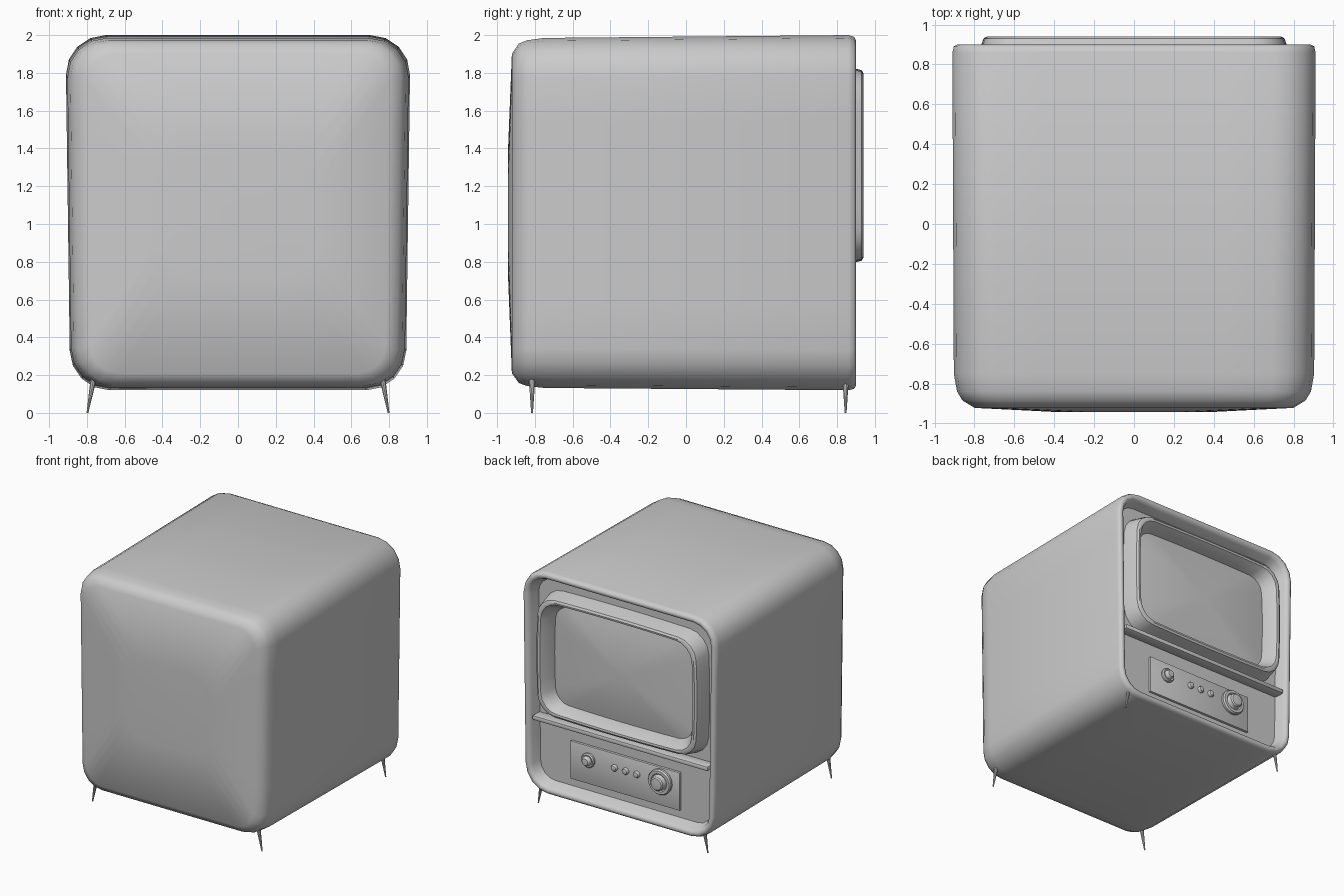
import bpy, bmesh, math
from mathutils import Vector, Matrix

if "Cube" in bpy.data.objects:
    bpy.data.objects.remove(bpy.data.objects["Cube"])


def finish(name, bm, angle=35):
    bmesh.ops.recalc_face_normals(bm, faces=bm.faces)
    me = bpy.data.meshes.new(name)
    bm.to_mesh(me)
    bm.free()
    ob = bpy.data.objects.new(name, me)
    bpy.context.collection.objects.link(ob)
    bpy.ops.object.select_all(action='DESELECT')
    ob.select_set(True)
    bpy.context.view_layer.objects.active = ob
    bpy.ops.object.shade_smooth_by_angle(angle=math.radians(angle))
    return ob


def rounded_rect(hx, z0, z1, r, bulge=0.0, taper=0.0, segs=4, side=6):
    """Rounded rectangle in xz; bulge bows the sides, taper widens the top."""
    hz, zc = (z1 - z0) / 2, (z0 + z1) / 2
    corners = [(hx - r, hz - r, 0), (r - hx, hz - r, 90),
               (r - hx, r - hz, 180), (hx - r, r - hz, 270)]
    arcs = []
    for cx, cz, a0 in corners:
        arcs.append([Vector((cx + r * math.cos(math.radians(a0 + 90 * i / segs)),
                             cz + r * math.sin(math.radians(a0 + 90 * i / segs))))
                     for i in range(segs + 1)])
    pts = []
    for k, arc in enumerate(arcs):
        nxt = arcs[(k + 1) % 4][0]
        pts += arc + [arc[-1].lerp(nxt, i / side) for i in range(1, side)]
    out = []
    for p in pts:
        x = p.x * (1 - bulge * (p.y / hz) ** 2)
        z = p.y * (1 - bulge * (p.x / hx) ** 2) + zc
        out.append((x * (1 + taper * (z - 1)), z))
    return out


def loft(name, rings, bulge=0.0, taper=0.0, closed=False, angle=35):
    """Skin rounded rectangles (y, half width, z bottom, z top, radius)."""
    bm = bmesh.new()
    loops = [[bm.verts.new((x, y, z)) for x, z in rounded_rect(hx, z0, z1, r, bulge, taper)]
             for y, hx, z0, z1, r in rings]
    n = len(loops[0])
    pairs = list(zip(loops, loops[1:]))
    if closed:
        pairs.append((loops[-1], loops[0]))
    else:
        bm.faces.new(loops[0])
        bm.faces.new(loops[-1])
    for a, b in pairs:
        for i in range(n):
            j = (i + 1) % n
            bm.faces.new((a[i], a[j], b[j], b[i]))
    return finish(name, bm, angle)


def lathe(name, x, z, profile, segs=24):
    """Turn (radius, y) points about an axis along y."""
    bm = bmesh.new()
    loops = [[bm.verts.new((x + r * math.cos(2 * math.pi * i / segs), y,
                            z + r * math.sin(2 * math.pi * i / segs)))
              for i in range(segs)] for r, y in profile]
    for a, b in zip(loops, loops[1:]):
        for i in range(segs):
            j = (i + 1) % segs
            bm.faces.new((a[i], a[j], b[j], b[i]))
    bm.faces.new(loops[0])
    bm.faces.new(loops[-1])
    return finish(name, bm)


def box(name, lo, hi, bevel):
    bm = bmesh.new()
    lo, hi = Vector(lo), Vector(hi)
    bmesh.ops.create_cube(bm, size=1, matrix=Matrix.Translation((lo + hi) / 2)
                          @ Matrix.Diagonal((*(hi - lo), 1)))
    bmesh.ops.bevel(bm, geom=bm.edges[:], offset=bevel, segments=2,
                    profile=0.5, affect='EDGES')
    return finish(name, bm)


# Cabinet shell with rounded closed end, rim and recessed face on +y
loft("cabinet", [
    (-0.942, 0.40, 0.72, 1.40, 0.20),
    (-0.922, 0.79, 0.21, 1.90, 0.15),
    (-0.885, 0.85, 0.158, 1.955, 0.18),
    (-0.84, 0.877, 0.142, 1.973, 0.20),
    (-0.75, 0.893, 0.132, 1.985, 0.21),
    (0.86, 0.90, 0.12, 2.00, 0.21),
    (0.89, 0.893, 0.127, 1.99, 0.21),
    (0.90, 0.875, 0.145, 1.972, 0.19),
    (0.893, 0.853, 0.167, 1.95, 0.17),
    (0.87, 0.84, 0.18, 1.937, 0.16),
    (0.80, 0.815, 0.205, 1.91, 0.14)], taper=0.015, angle=50)

# Screen surround
loft("screen_bezel", [
    (0.79, 0.785, 0.775, 1.845, 0.17),
    (0.90, 0.765, 0.798, 1.822, 0.16),
    (0.93, 0.755, 0.806, 1.814, 0.155),
    (0.94, 0.738, 0.822, 1.798, 0.15),
    (0.937, 0.718, 0.838, 1.782, 0.14),
    (0.83, 0.652, 0.885, 1.73, 0.12),
    (0.79, 0.652, 0.885, 1.73, 0.12)], bulge=0.025, closed=True)

# Domed glass
gc, ghx, ghz = 1.3075, 0.66, 0.43
loft("screen_glass", [(0.80, ghx, gc - ghz, gc + ghz, 0.12)] + [
    (0.875 - 0.045 * s * s, ghx * s, gc - ghz * s, gc + ghz * s, 0.12 * s)
    for s in (1, 0.85, 0.65, 0.4, 0.15)], bulge=0.025)

# Shelf strip and control panel
box("divider_strip", (-0.825, 0.79, 0.712), (0.825, 0.89, 0.752), 0.012)
box("control_panel", (-0.515, 0.79, 0.27), (0.515, 0.82, 0.592), 0.004)

# Knobs and buttons
lathe("tuning_knob", -0.34, 0.475, [
    (0.105, 0.81), (0.107, 0.84), (0.098, 0.853), (0.075, 0.853), (0.066, 0.845),
    (0.062, 0.85), (0.058, 0.88), (0.048, 0.89), (0.02, 0.893)])
lathe("volume_knob", 0.34, 0.475, [
    (0.06, 0.81), (0.06, 0.835), (0.052, 0.845), (0.04, 0.842),
    (0.036, 0.865), (0.028, 0.874), (0.01, 0.876)])
for i, x in enumerate((0.095, -0.01, -0.115)):
    lathe(f"button_{i + 1}", x, 0.475, [
        (0.028, 0.81), (0.028, 0.832), (0.021, 0.843), (0.008, 0.847)], 16)

# Thin splayed legs
for sx, side in ((-1, "left"), (1, "right")):
    for y, end in ((-0.815, "front"), (0.845, "back")):
        bm = bmesh.new()
        bmesh.ops.create_cone(bm, cap_ends=True, segments=10, radius1=0.005,
                              radius2=0.017, depth=0.18,
                              matrix=Matrix.Translation((0, 0, 0.09)))
        for v in bm.verts:
            v.co += Vector((sx * (0.797 - 0.18 * v.co.z), y, 0))
        finish(f"{end}_{side}_leg", bm)
